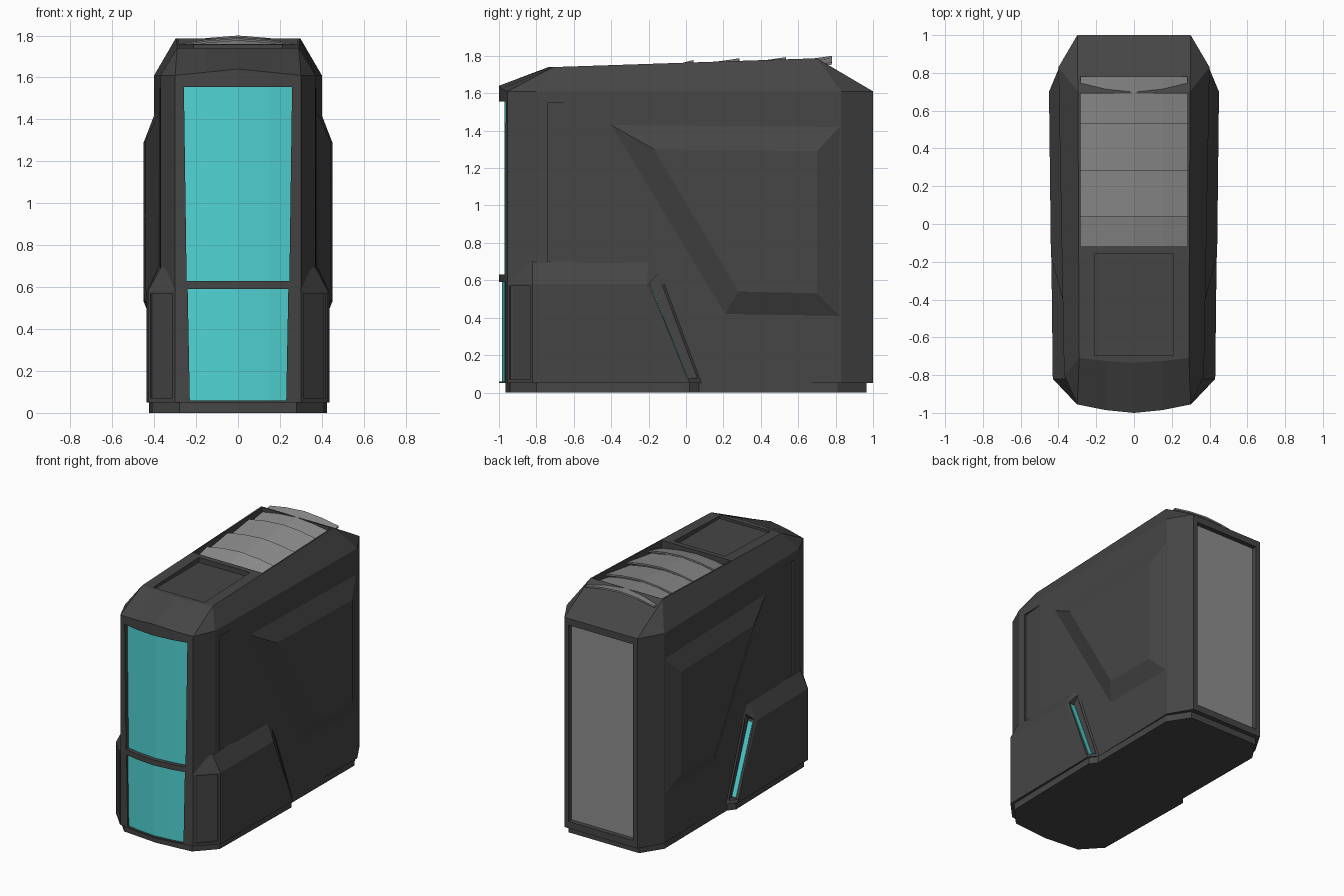
import bpy, bmesh

if "Cube" in bpy.data.objects:
    bpy.data.objects.remove(bpy.data.objects["Cube"])


def material(name, rgb):
    m = bpy.data.materials.new(name)
    m.diffuse_color = (*rgb, 1)
    m.use_nodes = True
    m.node_tree.nodes["Principled BSDF"].inputs["Base Color"].default_value = m.diffuse_color
    return m


DARK = material("dark_shell", (0.06, 0.06, 0.06))
CYAN = material("cyan_glow", (0.08, 0.65, 0.65))
GREY = material("mid_grey", (0.27, 0.27, 0.27))


def loft(name, rings, mat=DARK):
    """Closed solid skinned through rings of equal point count."""
    bm = bmesh.new()
    rows = [[bm.verts.new(p) for p in r] for r in rings]
    n = len(rows[0])
    for a, b in zip(rows, rows[1:]):
        for i in range(n):
            j = (i + 1) % n
            bm.faces.new((a[i], a[j], b[j], b[i]))
    bm.faces.new(rows[0])
    bm.faces.new(rows[-1])
    bmesh.ops.remove_doubles(bm, verts=bm.verts, dist=1e-5)
    bmesh.ops.recalc_face_normals(bm, faces=bm.faces)
    me = bpy.data.meshes.new(name)
    bm.to_mesh(me)
    bm.free()
    ob = bpy.data.objects.new(name, me)
    bpy.context.collection.objects.link(ob)
    me.materials.append(mat)
    return ob


def prism(name, outline, z0, z1, mat=DARK):
    return loft(name, [[(x, y, z) for x, y in outline] for z in (z0, z1)], mat)


def block(name, x0, x1, y0, y1, z0, z1, mat=DARK):
    return prism(name, [(x0, y0), (x1, y0), (x1, y1), (x0, y1)], z0, z1, mat)


def side_prism(name, outline, x0, x1, mat=DARK):
    return loft(name, [[(x, y, z) for y, z in outline] for x in (x0, x1)], mat)


def apply(ob, mod):
    bpy.context.view_layer.objects.active = ob
    bpy.ops.object.modifier_apply(modifier=mod.name)


def cut(ob, cutter):
    mod = ob.modifiers.new("cut", 'BOOLEAN')
    mod.operation, mod.solver, mod.object = 'DIFFERENCE', 'EXACT', cutter
    apply(ob, mod)
    bpy.data.objects.remove(cutter)


def mirror(ob):
    apply(ob, ob.modifiers.new("mirror", 'MIRROR'))


def both(half):
    """Mirror a right-hand half outline that starts and ends on x = 0."""
    return half + [(-p[0], *p[1:]) for p in half[-2:0:-1]]


def front_y(x):
    x = abs(x)
    return -1 + 0.1 * x if x < 0.15 else -0.985 + 0.2 * (x - 0.15)


def front_slab(name, w0, w1, z0, z1, a, b, mat=DARK):
    """Solid that follows the bowed front, between depths a and b."""
    rings = []
    for w, z in ((w0, z0), (w1, z1)):
        xs = [-w, -0.15, 0, 0.15, w]
        rings.append([(x, front_y(x) + a, z) for x in xs] +
                     [(x, front_y(x) + b, z) for x in reversed(xs)])
    return loft(name, rings, mat)


def side_x(y):
    return 0.37 + 0.03 * (y + 0.8) / 1.63


# Main shell: bowed front, chamfered corners, sloped roof edges
foot = [(0, -1), (0.15, -0.985), (0.30, -0.955), (0.37, -0.80),
        (0.40, 0.83), (0.30, 1), (0, 1)]
brow = [1.64, 1.625, 1.61, 1.61, 1.61, 1.61, 1.61]
roof = [(0, -0.735, 1.74), (0.15, -0.725, 1.74), (0.29, -0.71, 1.74), (0.29, -0.71, 1.74),
        (0.297, 0.70, 1.787), (0.297, 0.70, 1.787), (0, 0.70, 1.787)]
shell = loft("case_shell", [both([(x, y, 0.05) for x, y in foot]),
                            both([(x, y, z) for (x, y), z in zip(foot, brow)]),
                            both(roof)])

# Front windows set into the shell
for name, w0, w1, z0, z1, d in (("upper_front_panel", 0.245, 0.258, 0.63, 1.555, 0.03),
                                ("lower_front_panel", 0.23, 0.24, 0.06, 0.59, 0.015)):
    cut(shell, front_slab("cutter", w0, w1, z0, z1, -0.1, d + 0.02))
    front_slab(name, w0, w1, z0, z1, d, d + 0.02, CYAN)

# Rear recess with grey plate
cut(shell, block("cutter", -0.265, 0.265, 0.96, 1.1, 0.10, 1.56))
block("rear_plate", -0.265, 0.265, 0.95, 0.965, 0.10, 1.56, GREY)

# Roof tray and vent channel
cut(shell, block("cutter", -0.21, 0.21, -0.695, -0.16, 1.722, 1.9))
cut(shell, block("cutter", -0.284, 0.284, -0.12, 0.69, 1.70, 1.9))

# Tapered finger recess on both upper sides
for s in (1, -1):
    wedge = [(-0.74, side_x(-0.74) - 0.015), (-0.56, side_x(-0.56)), (-0.56, 0.5), (-0.74, 0.5)]
    cut(shell, prism("cutter", [(s * x, y) for y, x in wedge], 0.5, 1.55))

# Overlapping vent slats with a raised middle
crown = [(-0.282, -0.035), (-0.15, -0.012), (0, 0), (0.15, -0.012), (0.282, -0.035)]
for i, (y0, y1, z0, z1) in enumerate(((-0.12, 0.04, 1.735, 1.778), (0.0, 0.285, 1.745, 1.787),
                                      (0.25, 0.535, 1.752, 1.793), (0.50, 0.78, 1.76, 1.80))):
    loft(f"vent_slat_{i + 1}",
         [[(x, y, z + dz) for x, dz in crown] +
          [(x, y, z + dz - 0.012) for x, dz in reversed(crown)]
          for y, z in ((y0, z0), (y1, z1))], GREY)

# Raised angular panel on each side
outer = [(-0.40, 1.43), (0.82, 1.42), (0.82, 0.41), (0.21, 0.42)]
inner = [(0.44, -0.17, 1.30), (0.45, 0.70, 1.29), (0.45, 0.70, 0.53), (0.445, 0.28, 0.54)]
mirror(loft("side_panel", [[(side_x(y) - 0.01, y, z) for y, z in outer],
                           [(side_x(y), y, z) for y, z in outer], inner]))

# Lower side pod with bevelled top and slanted rear end
pod = loft("lower_side_pod", [
    [(0.28, -0.90, 0.05), (0.30, -0.957, 0.05), (0.43, -0.82, 0.05),
     (0.437, 0.02, 0.05), (0.385, 0.085, 0.05), (0.28, 0.085, 0.05)],
    [(0.28, -0.90, 0.58), (0.30, -0.957, 0.58), (0.43, -0.82, 0.58),
     (0.437, -0.21, 0.58), (0.382, -0.115, 0.58), (0.28, -0.115, 0.58)],
    [(0.28, -0.90, 0.65), (0.29, -0.95, 0.65), (0.365, -0.82, 0.70),
     (0.378, -0.20, 0.70), (0.378, -0.16, 0.70), (0.28, -0.16, 0.70)]])

# Shallow inset on the pod's front chamfer
nx, ny = 0.725, -0.688
cut(pod, prism("cutter", [(x + nx * d, y + ny * d) for x, y, d in (
    (0.312, -0.944, -0.012), (0.418, -0.833, -0.012),
    (0.418, -0.833, 0.05), (0.312, -0.944, 0.05))], 0.07, 0.57))

# Slanted slot with a light strip on its front wall
cut(pod, side_prism("cutter", [(-0.195, 0.585), (-0.15, 0.635), (0.062, 0.075), (0.008, 0.075)],
                    0.36, 0.5))
mirror(pod)
mirror(side_prism("light_strip", [(-0.189, 0.57), (-0.185, 0.57), (0.010, 0.085), (0.006, 0.085)],
                  0.38, 0.418, CYAN))

# Inset base
base = [(0, -0.965), (0.28, -0.94), (0.41, -0.80), (0.425, 0.02), (0.385, 0.07),
        (0.39, 0.81), (0.29, 0.965), (0, 0.965)]
prism("base_plinth", both(base), 0, 0.06)
